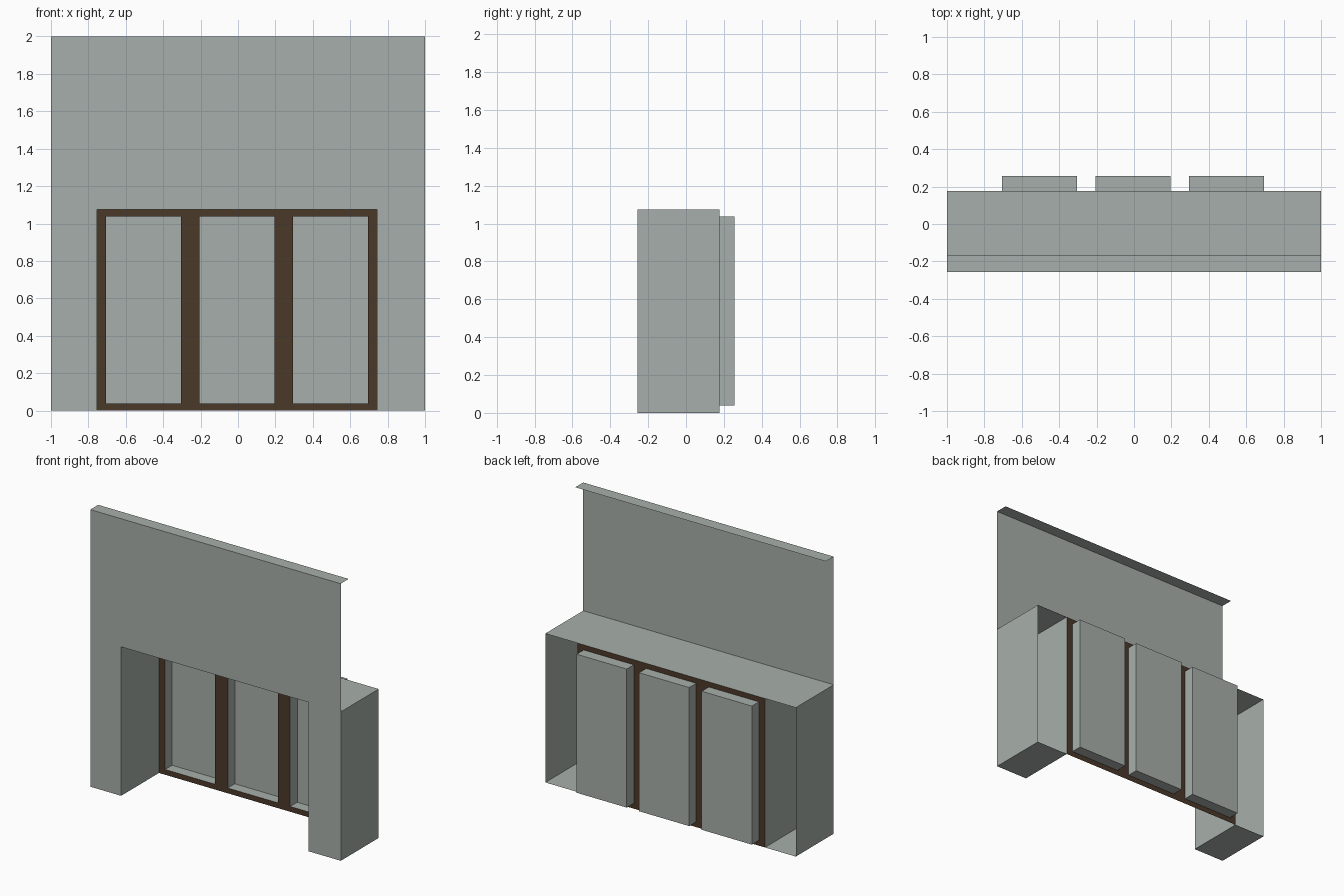
import bpy
import bmesh

cube = bpy.data.objects.get("Cube")
if cube:
    bpy.data.objects.remove(cube, do_unlink=True)


def make_material(name, rgb):
    mat = bpy.data.materials.new(name)
    mat.use_nodes = True
    mat.diffuse_color = (*rgb, 1)
    mat.node_tree.nodes["Principled BSDF"].inputs["Base Color"].default_value = (*rgb, 1)
    return mat


GREY = make_material("grey plaster", (0.39, 0.43, 0.405))
BROWN = make_material("dark brown wood", (0.07, 0.04, 0.023))

# Main dimensions
HALF, TOP = 1.0, 2.0
FRONT, FRAME, BACK = -0.256, 0.176, 0.256
LEFT, RIGHT = 0.744, -0.754          # sides of the recess
HEAD = 1.075                         # recess height
SILL, LINTEL = 0.038, 1.038          # window opening heights
PANE = 0.4
CENTRES = [-0.505, -0.005, 0.494]


def sheet_object(name, mat, faces):
    """Thin surface made from a list of polygons."""
    bm = bmesh.new()
    for points in faces:
        bm.faces.new([bm.verts.new(p) for p in points])
    bmesh.ops.remove_doubles(bm, verts=bm.verts, dist=0.0001)
    mesh = bpy.data.meshes.new(name)
    bm.to_mesh(mesh)
    bm.free()
    mesh.materials.append(mat)
    obj = bpy.data.objects.new(name, mesh)
    bpy.context.collection.objects.link(obj)
    return obj


def upright(x0, x1, z0, z1, y):
    return [(x0, y, z0), (x1, y, z0), (x1, y, z1), (x0, y, z1)]


def level(x0, x1, y0, y1, z):
    return [(x0, y0, z), (x1, y0, z), (x1, y1, z), (x0, y1, z)]


def side(x, y0, y1, z0, z1):
    return [(x, y0, z0), (x, y1, z0), (x, y1, z1), (x, y0, z1)]


# Front wall with the recess opening, and the lip along its top
sheet_object("front_wall", GREY, [
    upright(-HALF, RIGHT, 0, HEAD, FRONT),
    upright(LEFT, HALF, 0, HEAD, FRONT),
    upright(-HALF, HALF, HEAD, TOP, FRONT)])
sheet_object("top_lip", GREY, [level(-HALF, HALF, FRONT, FRONT + 0.09, TOP)])

# Roof of the recess, and the open-backed side piers
sheet_object("recess_roof", GREY, [level(-HALF, HALF, FRONT, FRAME, HEAD)])
for name, inner, outer in (("left_pier", LEFT, HALF), ("right_pier", RIGHT, -HALF)):
    sheet_object(name, GREY, [
        side(inner, FRONT, FRAME, 0, HEAD),
        side(outer, FRONT, FRAME, 0, HEAD),
        level(min(inner, outer), max(inner, outer), FRONT, FRAME, 0)])

# Flat window frame: rails and posts around the three openings
edges = [RIGHT]
for c in CENTRES:
    edges += [c - PANE / 2, c + PANE / 2]
edges.append(LEFT)
frame = [upright(RIGHT, LEFT, 0, SILL, FRAME), upright(RIGHT, LEFT, LINTEL, HEAD, FRAME)]
frame += [upright(a, b, SILL, LINTEL, FRAME) for a, b in zip(edges[::2], edges[1::2])]
sheet_object("window_frame", BROWN, frame)

# Shallow boxes behind the frame, open toward the front
for name, c in zip(("right", "middle", "left"), CENTRES):
    a, b = c - PANE / 2, c + PANE / 2
    sheet_object(name + "_window_niche", GREY, [
        upright(b, a, SILL, LINTEL, BACK),
        side(a, FRAME, BACK, SILL, LINTEL),
        side(b, FRAME, BACK, SILL, LINTEL),
        level(a, b, FRAME, BACK, SILL),
        level(a, b, FRAME, BACK, LINTEL)])
